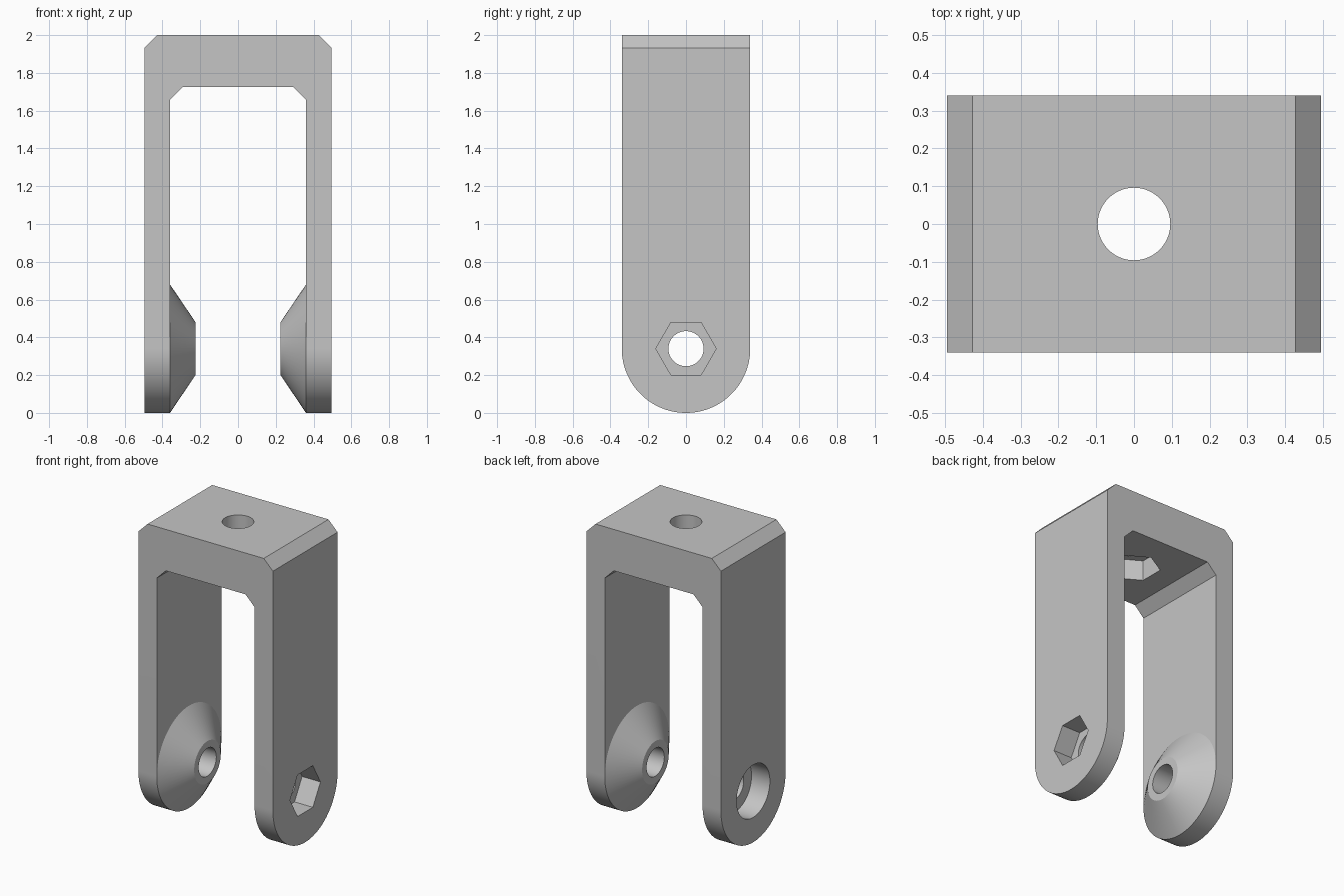
import bpy
import bmesh
import math

cube = bpy.data.objects.get("Cube")
if cube:
    bpy.data.objects.remove(cube, do_unlink=True)

grey = bpy.data.materials.new("plain_grey")
grey.use_nodes = True
grey.diffuse_color = (0.56, 0.56, 0.56, 1)
grey.node_tree.nodes["Principled BSDF"].inputs["Base Color"].default_value = (0.56, 0.56, 0.56, 1)

HALF_W, HALF_D, HEIGHT = 0.495, 0.34, 2.0
INNER_W, UNDERSIDE, CHAMFER = 0.36, 1.725, 0.067
AXLE_Z, AXLE_R = 0.34, 0.093
TIP_X, TIP_R = 0.225, 0.14
NUT_R, HEAD_R, TOP_R = 0.16, 0.175, 0.096
NUT_DEPTH = 0.135
SEGMENTS = 64

# Maps from (u, v, distance along the axis) to x, y, z
ALONG = {
    "x": lambda u, v, w: (w, u, v),
    "y": lambda u, v, w: (u, w, v),
    "z": lambda u, v, w: (u, v, w),
}


def add_object(name, bm):
    bmesh.ops.recalc_face_normals(bm, faces=bm.faces)
    mesh = bpy.data.meshes.new(name)
    bm.to_mesh(mesh)
    bm.free()
    mesh.materials.append(grey)
    obj = bpy.data.objects.new(name, mesh)
    bpy.context.collection.objects.link(obj)
    return obj


def ring(radius, count, centre_v=0, turn=0):
    angles = [turn + math.tau * i / count for i in range(count)]
    return [(radius * math.cos(a), centre_v + radius * math.sin(a)) for a in angles]


def prism(name, outline, axis, start, end):
    bm = bmesh.new()
    caps = [[bm.verts.new(ALONG[axis](u, v, w)) for u, v in outline] for w in (start, end)]
    for cap in caps:
        bm.faces.new(cap)
    for i in range(len(outline)):
        j = (i + 1) % len(outline)
        bm.faces.new((caps[0][i], caps[0][j], caps[1][j], caps[1][i]))
    return add_object(name, bm)


def combine(target, tool, operation):
    mod = target.modifiers.new(tool.name, "BOOLEAN")
    mod.object, mod.operation, mod.solver = tool, operation, "EXACT"
    bpy.context.view_layer.update()
    result = bpy.data.meshes.new_from_object(
        target.evaluated_get(bpy.context.evaluated_depsgraph_get()))
    target.modifiers.clear()
    target.data = result
    bpy.data.objects.remove(tool, do_unlink=True)


def smooth(obj):
    bpy.ops.object.select_all(action="DESELECT")
    obj.select_set(True)
    bpy.context.view_layer.objects.active = obj
    bpy.ops.object.shade_smooth_by_angle(angle=math.radians(30))


# Fork: chamfered arch, with its legs rounded at the bottom
half = [(INNER_W, 0), (HALF_W, 0), (HALF_W, HEIGHT - CHAMFER), (HALF_W - CHAMFER, HEIGHT)]
inner = [(-INNER_W + CHAMFER, UNDERSIDE), (-INNER_W, UNDERSIDE - CHAMFER)]
arch = half + [(-x, z) for x, z in reversed(half)]
arch += [inner[1], inner[0]] + [(-x, z) for x, z in inner]
fork = prism("fork", arch, "y", -HALF_D, HALF_D)

arc = [math.pi + math.pi * i / SEGMENTS for i in range(SEGMENTS + 1)]
side = [(HALF_D * math.cos(a), AXLE_Z + HALF_D * math.sin(a)) for a in arc]
side += [(HALF_D, HEIGHT + 0.1), (-HALF_D, HEIGHT + 0.1)]
combine(fork, prism("side_shape", side, "x", -1, 1), "INTERSECT")

# Recesses: hexagon in the left leg, round in the right leg, hexagon under the top
left_recess = prism("left_recess", ring(NUT_R, 6, AXLE_Z), "x", 0.3, 0.6)
right_recess = prism("right_recess", ring(HEAD_R, SEGMENTS, AXLE_Z), "x", -0.6, -0.3)
top_recess = prism("top_recess", ring(NUT_R, 6, 0, math.pi / 2), "z",
                   UNDERSIDE - 0.1, UNDERSIDE + NUT_DEPTH)
top_hole = prism("top_hole", ring(TOP_R, SEGMENTS), "z", UNDERSIDE - 0.1, HEIGHT + 0.1)
for cutter in (left_recess, right_recess, top_recess, top_hole):
    combine(fork, cutter, "DIFFERENCE")
smooth(fork)

# Conical bosses with an axle hole; their bases close the leg recesses
for name, sign in (("left_boss", 1), ("right_boss", -1)):
    bm = bmesh.new()
    profile = [(TIP_X, AXLE_R), (TIP_X, TIP_R), (INNER_W, HALF_D), (INNER_W, AXLE_R)]
    loops = [[bm.verts.new((sign * x, u, v)) for u, v in ring(r, SEGMENTS, AXLE_Z)]
             for x, r in profile]
    for k, loop in enumerate(loops):
        following = loops[(k + 1) % len(loops)]
        for i in range(SEGMENTS):
            j = (i + 1) % SEGMENTS
            bm.faces.new((loop[i], loop[j], following[j], following[i]))
    smooth(add_object(name, bm))
